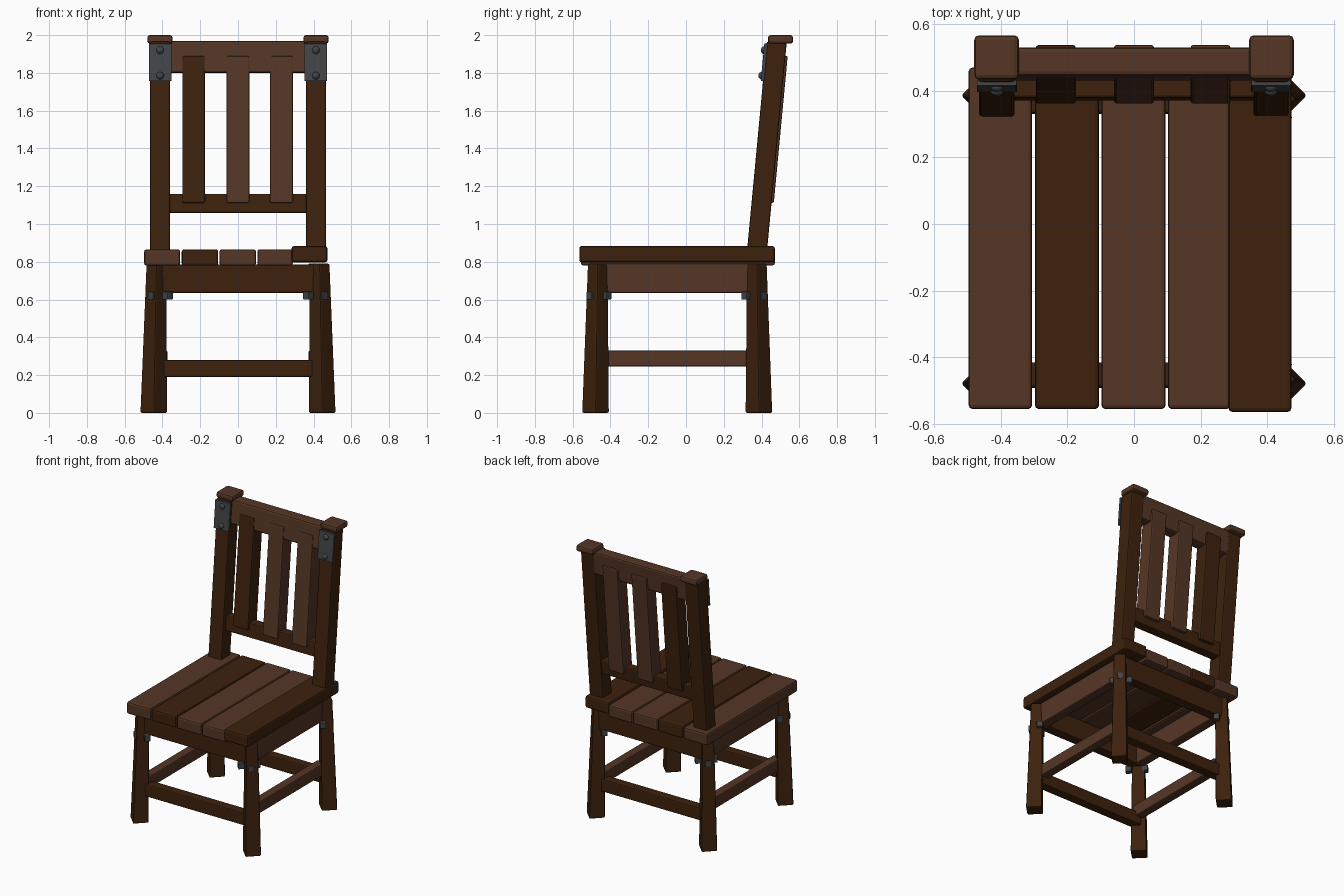
import bpy, bmesh, math
from mathutils import Matrix, Vector

if "Cube" in bpy.data.objects:
    bpy.data.objects.remove(bpy.data.objects["Cube"])


def material(name, rgb):
    m = bpy.data.materials.new(name)
    m.diffuse_color = (*rgb, 1)
    m.use_nodes = True
    m.node_tree.nodes["Principled BSDF"].inputs["Base Color"].default_value = m.diffuse_color
    return m


DARK = material("dark_wood", (0.047, 0.0155, 0.004))
LIGHT = material("light_wood", (0.091, 0.037, 0.019))
IRON = material("iron", (0.056, 0.058, 0.062))
TILT = 0.0945          # rearward lean of the backrest per unit of height


def back_y(z):
    """Centre line of the leaning backrest at height z."""
    return 0.378 + (z - 0.88) * TILT


def finish(name, bm, mat, bevel):
    bmesh.ops.recalc_face_normals(bm, faces=bm.faces)
    me = bpy.data.meshes.new(name)
    bm.to_mesh(me)
    bm.free()
    me.materials.append(mat)
    ob = bpy.data.objects.new(name, me)
    bpy.context.collection.objects.link(ob)
    if bevel:
        mod = ob.modifiers.new("rounded_edges", "BEVEL")
        mod.width = bevel
        mod.segments = 2
    return ob


def beam(name, low, high, size_low, mat, size_high=None, turn=0, bevel=0.008):
    """Four-sided beam between two end centres, optionally tapered and turned."""
    bm = bmesh.new()
    bmesh.ops.create_cube(bm, size=1)
    rot = Matrix.Rotation(turn, 3, "Z")
    for v in bm.verts:
        end, size = (high, size_high or size_low) if v.co.z > 0 else (low, size_low)
        v.co = Vector(end) + rot @ Vector((v.co.x * size[0], v.co.y * size[1], 0))
    return finish(name, bm, mat, bevel)


def box(name, x, y, z, mat, turn=0, bevel=0.008):
    """Box from (min, max) ranges on each axis."""
    cx, cy = sum(x) / 2, sum(y) / 2
    return beam(name, (cx, cy, z[0]), (cx, cy, z[1]), (x[1] - x[0], y[1] - y[0]),
                mat, turn=turn, bevel=bevel)


def leaning(name, x, z, depth, mat, offset=0, bevel=0.008):
    """Part of the backrest that follows its lean."""
    cx = sum(x) / 2
    return beam(name, (cx, back_y(z[0]) + offset, z[0]), (cx, back_y(z[1]) + offset, z[1]),
                (x[1] - x[0], depth), mat, bevel=bevel)


# Seat planks, the right one lies a little higher
planks = [(-0.497, -0.306, LIGHT), (-0.298, -0.105, DARK), (-0.098, 0.095, LIGHT),
          (0.102, 0.29, LIGHT), (0.284, 0.473, DARK)]
for i, (x0, x1, mat) in enumerate(planks):
    last = i == 4
    box(f"seat_plank_{i + 1}", (x0, x1), (-0.565 if last else -0.556, 0.47),
        (0.797, 0.883) if last else (0.78, 0.866), mat, bevel=0.012)

# Aprons and stretchers
for label, y in (("front", -0.453), ("back", 0.37)):
    box(f"{label}_apron", (-0.42, 0.42), (y - 0.037, y + 0.037), (0.635, 0.785), DARK)
    box(f"{label}_stretcher", (-0.42, 0.42), (y - 0.04, y + 0.03), (0.19, 0.28), DARK)

for side, s in (("left", -1), ("right", 1)):
    x = s * 0.405
    box(f"{side}_apron", (x - 0.035, x + 0.035), (-0.45, 0.36), (0.635, 0.79), LIGHT)
    box(f"{side}_stretcher", (x - 0.032, x + 0.032), (-0.46, 0.37), (0.245, 0.33), LIGHT)

    # Splayed legs set cornerwise, with bolts through their faces
    for label, foot, top, hub in (("front", -0.479, -0.467, -0.46),
                                  ("back", 0.386, 0.375, 0.358)):
        beam(f"{label}_{side}_leg", (s * 0.446, foot, 0), (s * 0.432, top, 0.79),
             (0.104, 0.104), DARK, size_high=(0.078, 0.078), turn=math.pi / 4)
        out = -1 if label == "front" else 1
        for i, (dx, dy) in enumerate(((1, 1), (1, -1), (-1, 1))):
            reach = 0.041 if dx == dy else 0.038
            c = (s * (0.41 + dx * reach), hub + out * dy * reach)
            box(f"{label}_{side}_bolt_{i + 1}", (c[0] - 0.02, c[0] + 0.02),
                (c[1] - 0.02, c[1] + 0.02), (0.6, 0.642), IRON,
                turn=math.pi / 4, bevel=0.004)

    # Back post with cap
    px = s * 0.412
    leaning(f"{side}_back_post", (px - 0.053, px + 0.053), (0.84, 1.965), 0.106, DARK)
    box(f"{side}_post_cap", (s * 0.413 - 0.067, s * 0.413 + 0.067), (0.434, 0.567),
        (1.955, 2.0), LIGHT, bevel=0.014)

    # Iron plate and its rivets
    leaning(f"{side}_plate", (px - 0.06, px + 0.06), (1.757, 1.955), 0.018, IRON,
            offset=-0.056, bevel=0.003)
    for i, z in enumerate((1.785, 1.92)):
        bm = bmesh.new()
        bmesh.ops.create_uvsphere(
            bm, u_segments=12, v_segments=8, radius=0.02,
            matrix=Matrix.Translation((px, back_y(z) - 0.064, z)) @ Matrix.Diagonal((1, 0.8, 1, 1)))
        for f in bm.faces:
            f.smooth = True
        finish(f"{side}_rivet_{i + 1}", bm, IRON, 0)

# Backrest rails and slats
leaning("top_rail", (-0.38, 0.38), (1.80, 1.97), 0.085, LIGHT, offset=0.008, bevel=0.012)
leaning("lower_rail", (-0.38, 0.38), (1.058, 1.16), 0.07, DARK, offset=0.01)
for i, (x, mat) in enumerate(((-0.235, DARK), (0.0, LIGHT), (0.23, LIGHT))):
    leaning(f"back_slat_{i + 1}", (x - 0.06, x + 0.06), (1.112, 1.89), 0.104, mat, offset=0.013)
